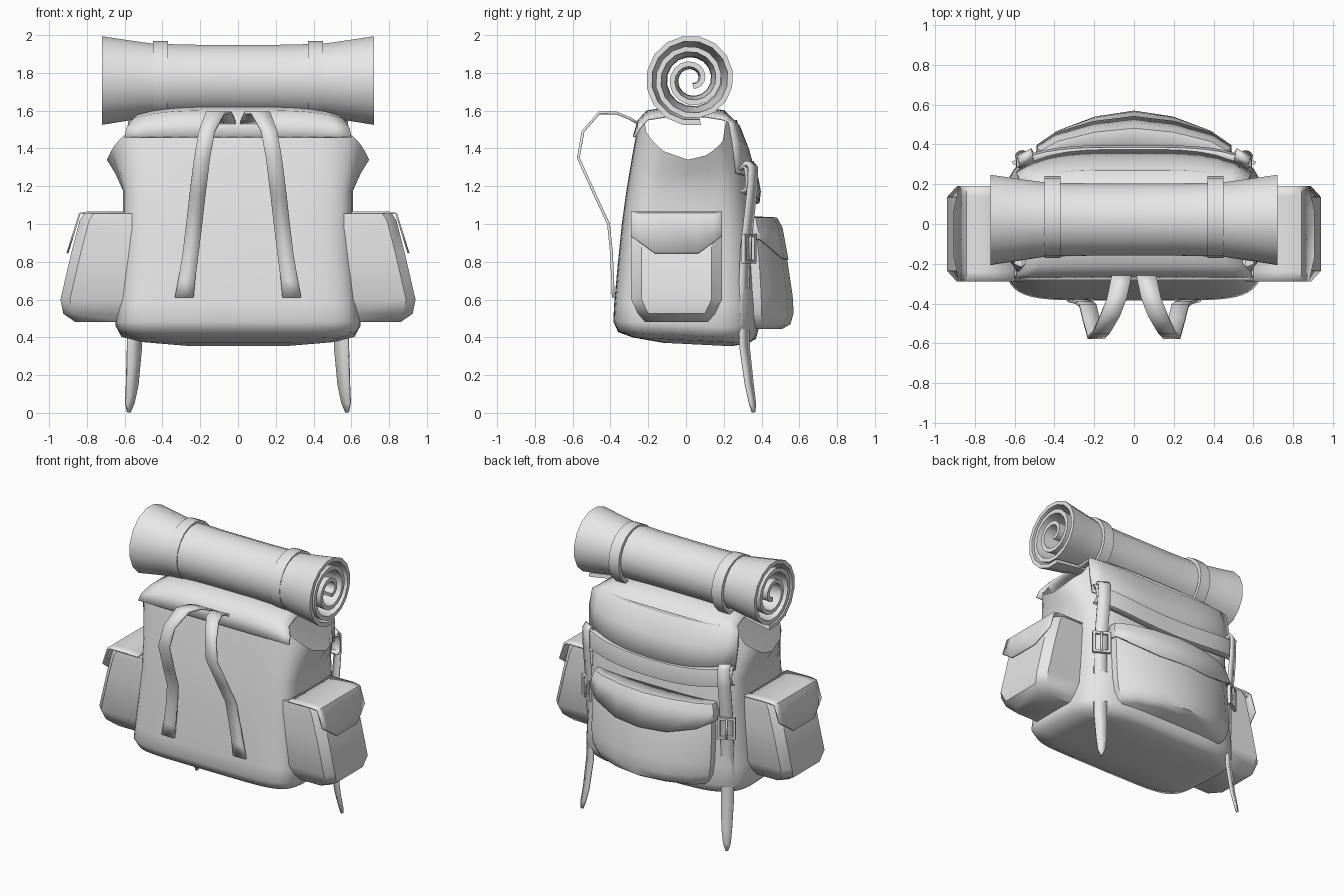
import bpy, bmesh, math
from mathutils import Vector

if "Cube" in bpy.data.objects:
    bpy.data.objects.remove(bpy.data.objects["Cube"])

canvas = bpy.data.materials.new("plain_grey_canvas")
canvas.diffuse_color = (0.8, 0.8, 0.8, 1)
canvas.use_nodes = True
canvas.node_tree.nodes["Principled BSDF"].inputs["Base Color"].default_value = canvas.diffuse_color


def finish(name, bm, thick=0, angle=35):
    bmesh.ops.recalc_face_normals(bm, faces=bm.faces)
    me = bpy.data.meshes.new(name)
    bm.to_mesh(me)
    bm.free()
    ob = bpy.data.objects.new(name, me)
    bpy.context.collection.objects.link(ob)
    me.materials.append(canvas)
    if thick:
        mod = ob.modifiers.new("thickness", 'SOLIDIFY')
        mod.thickness = thick
        mod.offset = 0
    bpy.ops.object.select_all(action='DESELECT')
    ob.select_set(True)
    bpy.context.view_layer.objects.active = ob
    bpy.ops.object.shade_smooth_by_angle(angle=math.radians(angle))
    return ob


def loft(name, rows, closed=False, caps=(), thick=0, angle=35, ribbon_caps=False):
    """Skin rows of points; caps lists the rows to fill with a face."""
    bm = bmesh.new()
    vs = [[bm.verts.new(p) for p in row] for row in rows]
    n = len(rows[0])
    for a, b in zip(vs, vs[1:]):
        for i in range(n if closed else n - 1):
            j = (i + 1) % n
            bm.faces.new((a[i], a[j], b[j], b[i]))
    for k in caps:
        bm.faces.new(vs[k])
    if ribbon_caps:
        for row in (vs[0], vs[-1]):
            for i in range(n // 2 - 1):
                bm.faces.new((row[i], row[i + 1], row[n - 2 - i], row[n - 1 - i]))
    return finish(name, bm, thick, angle)


def ribbon(name, path, widths, side, thick=0.015):
    side = Vector(side).normalized()
    rows = [[Vector(p) - side * w / 2, Vector(p) + side * w / 2] for p, w in zip(path, widths)]
    return loft(name, rows, thick=thick, angle=50)


# Bag body: rounded-rectangle rings (z, half width, front y, back y)
N = 48
def ring(z, hx, yf, yb, rim=False):
    pts = []
    for i in range(N):
        a = 2 * math.pi * i / N
        c, s = math.cos(a), math.sin(a)
        e = 0.34 if s < 0 else 0.5
        u = math.copysign(abs(c) ** e, c)
        v = math.copysign(abs(s) ** e, s)
        x, y, zz = hx * u, (yf + yb) / 2 + v * (yb - yf) / 2, z
        if z < 0.5:                       # base slopes down towards the back
            zz -= 0.05 * (y + 0.1)
        if rim:                           # rim dips and flares at the sides
            dip = max(0, 1 - abs(v) ** 2.2) * (abs(u) > 0.9)
            zz -= rim * dip
            x *= 1 + 0.75 * rim * dip
        pts.append((x, y, zz))
    return pts

loft("bag_body", [ring(*r) for r in (
    (0.37, 0.30, -0.12, 0.24), (0.39, 0.52, -0.28, 0.33), (0.415, 0.62, -0.36, 0.37),
    (0.47, 0.65, -0.385, 0.385), (0.58, 0.638, -0.38, 0.39), (0.8, 0.62, -0.36, 0.38),
    (1.0, 0.61, -0.34, 0.365), (1.18, 0.61, -0.315, 0.345))]
    + [ring(1.36, 0.61, -0.285, 0.315, 0.09), ring(1.55, 0.60, -0.25, 0.27, 0.21)],
    closed=True, caps=(0,), angle=60)

# Top flap folding over the opening and down the back
flap = [(-.275, 1.46, .60), (-.25, 1.545, .59), (-.205, 1.595, .55), (-.1, 1.612, .53),
        (.1, 1.612, .53), (.2, 1.595, .55), (.262, 1.54, .58), (.30, 1.43, .59), (.335, 1.27, .58)]
rows = []
for y, z, h in flap:
    back = max(0, y - 0.2) / 0.14
    rows.append([(h * u, y + back * (0.04 - 0.11 * abs(u) ** 4),
                  z - (0.04 * abs(u) ** 4 if abs(y) < .26 else 0) - 0.06 * back * (1 - u * u))
                 for u in [k / 7 for k in range(-7, 8)]])
loft("top_flap", rows, thick=0.015, angle=60)

# Hem band along the bottom of the flap
hem = []
for dz, dy in ((1.31, -.01), (1.30, .015), (1.24, .025), (1.185, .02), (1.175, -.01)):
    hem.append([(0.59 * u, 0.365 + dy - 0.07 * abs(u) ** 4, dz - 0.07 * (1 - u * u))
                for u in [k / 8 for k in range(-8, 9)]])
loft("flap_hem", hem, thick=0.012, angle=40)

# Rolled mat: a spiral sheet, flared at both ends
turns, M = 3.0, 48
def spiral(scale, x):
    out, inn = [], []
    for i in range(M + 1):
        t = i / M
        a = -math.pi / 2 + 0.2 + turns * 2 * math.pi * t
        r = 0.05 + 0.196 * (1 - (1 - t) ** 1.5)
        for lst, rr in ((out, r), (inn, r - 0.028)):
            lst.append((x, 0.03 + rr * scale * math.cos(a), 1.766 + rr * scale * math.sin(a)))
    return out + inn[::-1]

mat_rows = [(-.72, 1), (-.60, .92), (-.45, .825), (-.2, .80), (.2, .80), (.45, .825), (.60, .92), (.72, 1)]
loft("rolled_mat", [spiral(s, x) for x, s in mat_rows], closed=True, ribbon_caps=True, angle=40)

# Bands around the mat
for name, cx in (("left", -.41), ("right", .41)):
    rows = []
    for dx, r in ((-.04, .18), (-.04, .205), (.04, .205), (.04, .18)):
        rows.append([(cx + dx, .035 + r * math.cos(a), 1.763 + r * math.sin(a))
                     for a in [2 * math.pi * k / 20 for k in range(20)]])
    loft(name + "_mat_band", rows, closed=True)

# Back pocket: curved plan, squeezed per height (z, depth scale, width scale)
plan = [(-.48, .30), (-.475, .40), (-.39, .47), (-.2, .54), (0, .57),
        (.2, .54), (.39, .47), (.475, .40), (.48, .30)]
def pocket_row(z, s, w, droop=0, out=0):
    return [(x * w, .30 + (y - .30) * s + out, z - droop * max(0, 1 - (abs(x) / .48) ** 3))
            for x, y in plan]

loft("back_pocket", [pocket_row(*r) for r in (
    (.445, .78, .86), (.47, .94, .92), (.53, 1, .98), (.62, .98, 1), (.8, .88, 1),
    (.97, .72, .98), (1.02, .62, .96))], closed=True, caps=(0, -1), angle=40)
loft("back_pocket_lid", [pocket_row(1.035, .2, .96), pocket_row(1.03, .66, .98),
                         pocket_row(.98, .76, 1.01), pocket_row(.92, .84, 1.02, .11, .01)],
     thick=0.012, angle=30)

for side, name in ((-1, "left"), (1, "right")):
    # Side pockets with overhanging lids
    rows = []
    for z, xo, h in ((.48, .86, .165), (.525, .925, .205), (.60, .94, .24),
                     (.85, .882, .24), (1.02, .838, .24), (1.055, .815, .235)):
        rows.append([(side * x, -.05 + y, z) for x, y in (
            (.56, -h), (xo - .05, -h), (xo, -h + .055), (xo, h - .055), (xo - .05, h), (.56, h))])
    loft(name + "_side_pocket", rows, closed=True, caps=(0, -1), angle=40)
    lid = []
    for y, low in ((-.24, .935), (-.19, .90), (-.115, .845), (.115, .845), (.19, .90), (.24, .935)):
        lid.append([(side * x, y - .05, z) for x, z in (
            (.60, 1.06), (.79, 1.062), (.838, 1.055), (.838 + (1.055 - low) * .31, low))])
    loft(name + "_side_pocket_lid", lid, thick=0.01, angle=30)

    # Shoulder straps
    path = [(.06, -.25, 1.53), (.07, -.30, 1.56), (.085, -.37, 1.588), (.12, -.46, 1.588),
            (.165, -.545, 1.49), (.19, -.57, 1.35), (.215, -.48, 1.15), (.232, -.41, 1.0),
            (.25, -.395, .85), (.272, -.388, .70), (.285, -.385, .61)]
    ribbon(name + "_shoulder_strap", [(side * x, y, z) for x, y, z in path],
           [.10] * 4 + [.085] * 5 + [.09, .10], (1, 0, 0))

    # Long closing straps hanging below the bag
    path = [(.54, .30, 1.29), (.545, .335, 1.325), (.548, .355, 1.30), (.55, .35, 1.18),
            (.55, .33, 1.0), (.548, .315, .87), (.545, .305, .6), (.548, .31, .35),
            (.56, .335, .15), (.573, .352, .05), (.578, .358, .003)]
    ribbon(name + "_closing_strap", [(side * x, y, z) for x, y, z in path],
           [.08] * 3 + [.085] * 5 + [.07, .05, .015], (side * .85, -.5, 0))

    # Buckle frames: a square ring swept around the strap
    u = Vector((side * .86, -.5, 0))
    out = Vector((side * .5, .86, 0))
    mid = Vector((side * .552, .325, .87))
    rows = []
    for w, d in ((.06, 0), (.06, .02), (.042, .02), (.042, 0), (.06, 0)):
        rows.append([mid + u * (sx * w) + Vector((0, 0, sz * (w + .018))) + out * d
                     for sx, sz in ((-1, -1), (1, -1), (1, 1), (-1, 1))])
    loft(name + "_buckle", rows, closed=True, angle=30)
    pin = [mid + out * .018 + Vector((0, 0, z)) for z in (-.07, .07)]
    ribbon(name + "_buckle_pin", pin, [.014, .014], u, 0.01)
